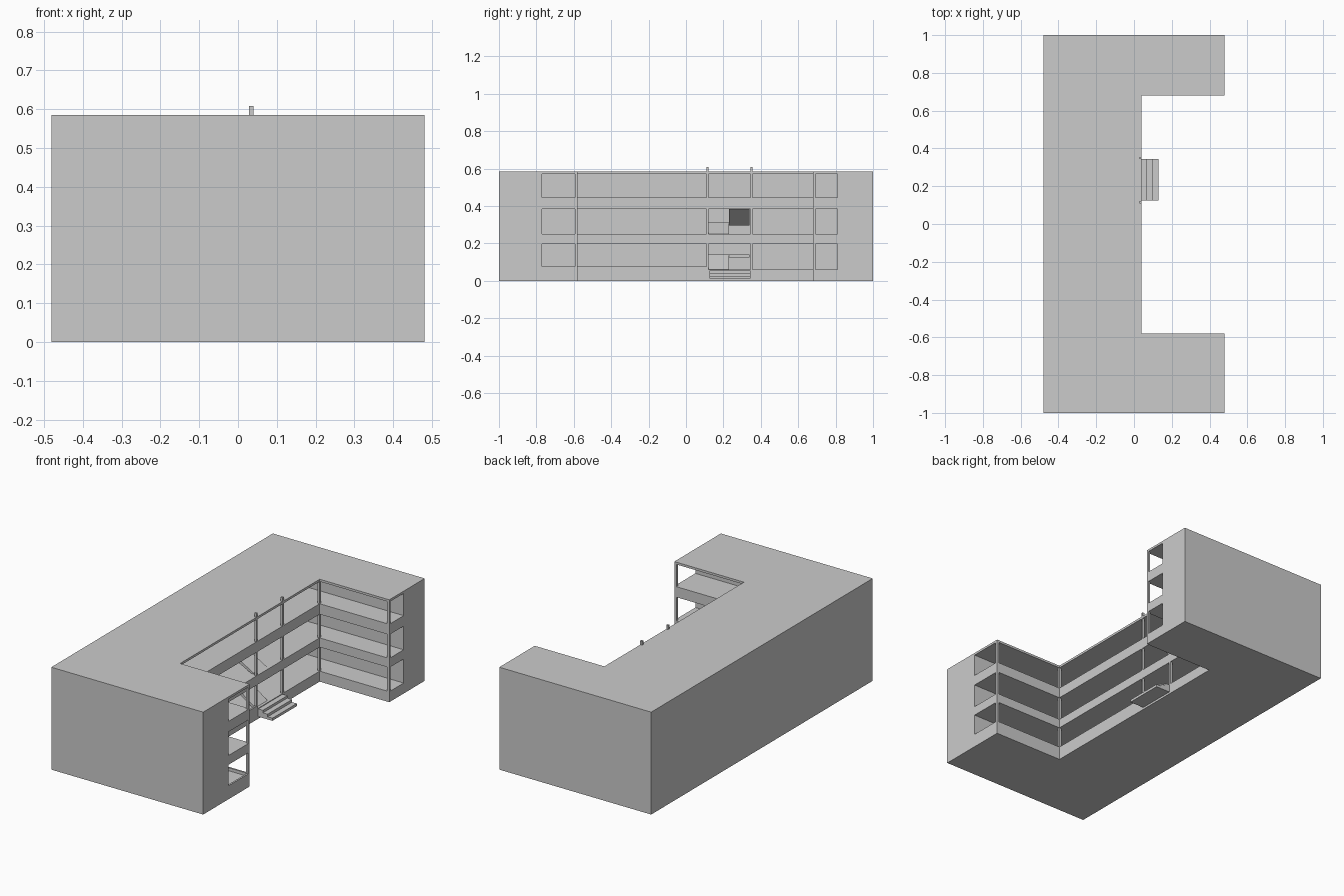
import bpy, bmesh
from mathutils import Vector

if "Cube" in bpy.data.objects:
    bpy.data.objects.remove(bpy.data.objects["Cube"])

grey = bpy.data.materials.new("light_grey")
grey.diffuse_color = (0.6, 0.6, 0.6, 1)
grey.use_nodes = True
grey.node_tree.nodes["Principled BSDF"].inputs["Base Color"].default_value = grey.diffuse_color


def prism(name, pts, lo, hi, axis="z"):
    """Extrude an outline: xy outline along z, or xz outline along y."""
    bm = bmesh.new()
    if axis == "z":
        vs = [bm.verts.new((a, b, lo)) for a, b in pts]
        d = Vector((0, 0, hi - lo))
    else:
        vs = [bm.verts.new((a, lo, b)) for a, b in pts]
        d = Vector((0, hi - lo, 0))
    f = bm.faces.new(vs)
    ext = bmesh.ops.extrude_face_region(bm, geom=[f], use_keep_orig=True)
    moved = [g for g in ext["geom"] if isinstance(g, bmesh.types.BMVert)]
    bmesh.ops.translate(bm, verts=moved, vec=d)
    bmesh.ops.recalc_face_normals(bm, faces=bm.faces)
    me = bpy.data.meshes.new(name)
    bm.to_mesh(me)
    bm.free()
    me.materials.append(grey)
    ob = bpy.data.objects.new(name, me)
    bpy.context.collection.objects.link(ob)
    return ob


def box(name, x0, x1, y0, y1, z0, z1):
    return prism(name, [(x0, y0), (x1, y0), (x1, y1), (x0, y1)], z0, z1)


def u_shape(x_in, y_s, y_n, end=0.48):
    """U-shaped outline, open towards +x."""
    return [(-0.48, -1), (end, -1), (end, y_s), (x_in, y_s),
            (x_in, y_n), (end, y_n), (end, 1), (-0.48, 1)]


EDGE, BACK, END = 0.04, -0.13, 0.48      # gallery edge, room wall, wing end
S, N = -0.58, 0.68                       # inner faces of the wings
S_BACK, N_BACK = -0.77, 0.81             # room walls of the wings
TOP = 0.585

# base and roof slabs over the whole footprint, rooms between them
prism("base", u_shape(EDGE, S, N), 0, 0.06)
prism("rooms", u_shape(BACK, S_BACK, N_BACK), 0.06, 0.572)
prism("roof", u_shape(EDGE, S, N), 0.572, TOP)

# gallery floors
gallery = [(END, N), (END, N_BACK), (BACK, N_BACK), (BACK, S_BACK),
           (END, S_BACK), (END, S), (EDGE, S), (EDGE, N)]
for z0, z1 in ((0.197, 0.25), (0.385, 0.445)):
    prism("gallery_floor", gallery, z0, z1)

# low ground floor kerbs on the south part
box("spine_kerb", EDGE - 0.01, EDGE, S, 0.11, 0.06, 0.077)
box("wing_kerb", EDGE, END, S - 0.01, S, 0.06, 0.077)
box("wing_end_kerb", END - 0.01, END, S_BACK, S - 0.01, 0.06, 0.077)

# corner posts, and taller posts flanking the entrance
P = 0.013
for x in (EDGE, END):
    box("south_post", x - P, x, S - P, S, 0.06, 0.575)
    box("north_post", x - P, x, N, N + P, 0.06, 0.575)
for y in (0.115, 0.35):
    box("entrance_post", EDGE - 0.012, EDGE, y - 0.006, y + 0.006, 0.06, 0.608)

# entrance steps
steps = [(EDGE, 0.012), (0.13, 0.012), (0.13, 0.027), (0.10, 0.027),
         (0.10, 0.042), (0.07, 0.042), (0.07, 0.056), (EDGE, 0.056)]
prism("entrance_steps", steps, 0.125, 0.345, "y")

# inner stairs: flight up to a half landing on the two lower storeys
for f, rise in ((0.06, 0.08), (0.25, 0.062)):
    prism("lower_flight", [(0.025, f), (-0.085, f + rise), (-0.085, f + rise - 0.02),
                           (0.0, f)], 0.12, 0.23, "y")
    box("half_landing", BACK, -0.085, 0.12, 0.34, f + rise - 0.015, f + rise)

# flight returning to the top storey
prism("upper_flight", [(-0.085, 0.312), (-0.085, 0.297), (0.025, 0.387),
                       (0.0, 0.387)], 0.23, 0.34, "y")
